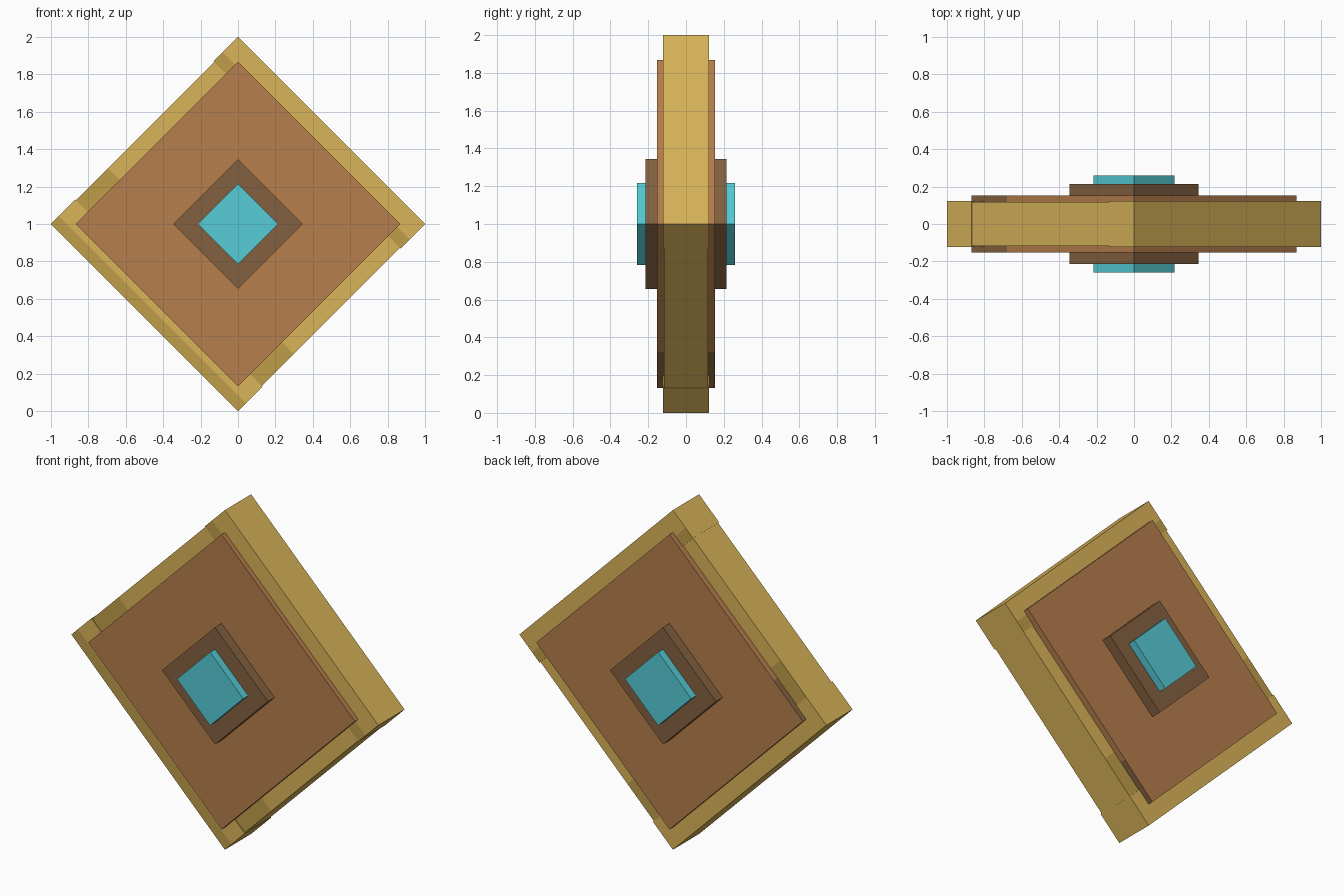
import bpy, bmesh, math
from mathutils import Matrix, Vector

cube = bpy.data.objects.get("Cube")
if cube:
    bpy.data.objects.remove(cube, do_unlink=True)


def material(name, rgb):
    linear = [((c / 255 + 0.055) / 1.055) ** 2.4 for c in rgb]
    m = bpy.data.materials.new(name)
    m.use_nodes = True
    m.diffuse_color = (*linear, 1)
    bsdf = m.node_tree.nodes["Principled BSDF"]
    bsdf.inputs["Base Color"].default_value = (*linear, 1)
    bsdf.inputs["Roughness"].default_value = 0.8
    return m


gold = material("gold", (217, 180, 89))
dark_gold = material("dark gold", (191, 158, 74))
brown = material("brown", (182, 126, 76))
dark_brown = material("dark brown", (132, 97, 64))
cyan = material("cyan", (86, 203, 214))

# Parts are made square to the axes, then turned onto one corner
TURN = Matrix.Translation((0, 0, 1)) @ Matrix.Rotation(-math.pi / 4, 4, 'Y')


def block(name, u, v, depth, mats, cut=None, rule=None):
    """Box spanning u and v, split at u = cut; rule picks second-colour faces."""
    bm = bmesh.new()
    bmesh.ops.create_cube(bm, size=1)
    size = Vector((u[1] - u[0], 2 * depth, v[1] - v[0]))
    centre = Vector((sum(u) / 2, 0, sum(v) / 2))
    for vert in bm.verts:
        vert.co = vert.co * size + centre
    if cut is not None:
        bmesh.ops.bisect_plane(bm, geom=bm.verts[:] + bm.edges[:] + bm.faces[:],
                               plane_co=(cut, 0, 0), plane_no=(1, 0, 0))
    bm.normal_update()
    for face in bm.faces:
        if rule and rule(face.calc_center_median(), face.normal):
            face.material_index = 1
    bm.transform(TURN)
    mesh = bpy.data.meshes.new(name)
    bm.to_mesh(mesh)
    bm.free()
    for m in mats:
        mesh.materials.append(m)
    bpy.context.collection.objects.link(bpy.data.objects.new(name, mesh))


OUT, IN = math.sqrt(0.5), 0.523
LONG, SHORT = 0.122, 0.117
golds = (gold, dark_gold)

# Long rails own the corners and carry a darker stripe on their faces
block("upper_left_hand_rail", (IN, OUT), (-OUT, OUT), LONG, golds, 0.59,
      lambda c, n: abs(n.y) > 0.5 and c.x < 0.59)
block("lower_right_hand_rail", (-OUT, -IN), (-OUT, OUT), LONG, golds, -0.647,
      lambda c, n: n.y < -0.5 and c.x < -0.647)

# Short rails fit between them, with a darker patch at one end
for name, side in (("upper_right_hand_rail", 1), ("lower_left_hand_rail", -1)):
    span = sorted((side * IN, side * (OUT - 0.004)))
    block(name, (-IN, IN), span, SHORT, golds, -0.28,
          lambda c, n: abs(n.y) > 0.5 and c.x < -0.28)

# Main panel, with dark ends on two of its edges
P = 0.614
block("panel", (-P, P), (-P, P), 0.153, (brown, dark_brown), -0.345,
      lambda c, n: abs(n.z) > 0.5 and c.x < -0.345)

# Raised centre mount and gem, showing on front and back
for name, half, depth, mat in (("gem_mount", 0.244, 0.214, dark_brown),
                               ("gem", 0.153, 0.26, cyan)):
    block(name, (-half, half), (-half, half), depth, (mat,))
